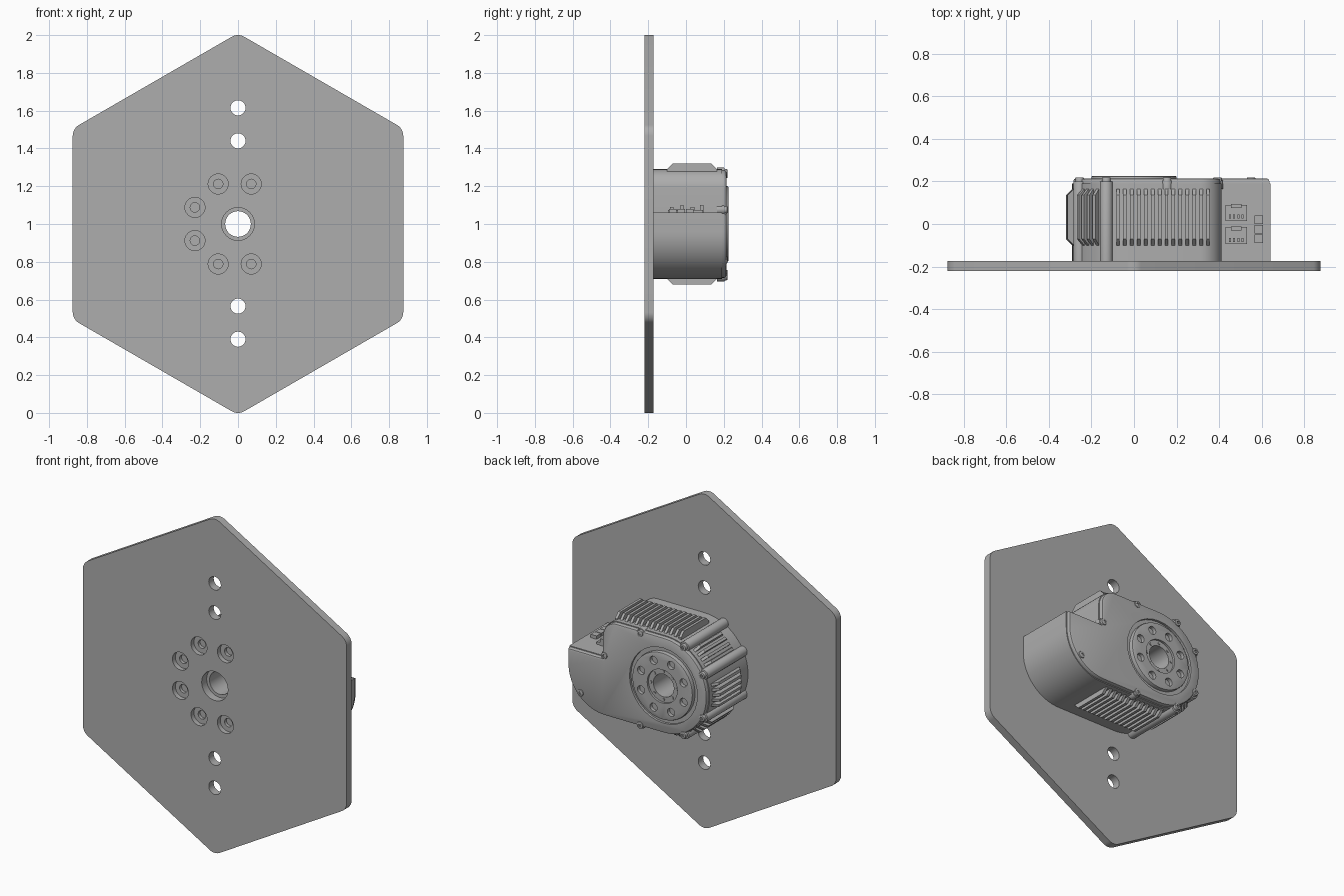
import bpy, bmesh, math
from mathutils import Matrix, Vector

if "Cube" in bpy.data.objects:
    bpy.data.objects.remove(bpy.data.objects["Cube"], do_unlink=True)

grey = bpy.data.materials.new("machined grey")
COLOUR = (0.42, 0.42, 0.42, 1)
grey.diffuse_color = COLOUR
grey.use_nodes = True
grey.node_tree.nodes["Principled BSDF"].inputs["Base Color"].default_value = COLOUR


def finish(name, bm):
    bmesh.ops.recalc_face_normals(bm, faces=bm.faces)
    mesh = bpy.data.meshes.new(name)
    bm.to_mesh(mesh)
    bm.free()
    mesh.materials.append(grey)
    ob = bpy.data.objects.new(name, mesh)
    bpy.context.collection.objects.link(ob)
    return ob


def smooth(ob):
    bpy.ops.object.select_all(action="DESELECT")
    ob.select_set(True)
    bpy.context.view_layer.objects.active = ob
    bpy.ops.object.shade_smooth_by_angle(angle=math.radians(30))


def arc(cx, cz, r, a0, a1, n):
    steps = [math.radians(a0 + (a1 - a0) * i / n) for i in range(n + 1)]
    return [(cx + r * math.cos(a), cz + r * math.sin(a)) for a in steps]


def add_prism(bm, outline, y0, y1, bevel=0):
    """Extrude an x-z outline along y, optionally bevelling its back rim."""
    front = bm.faces.new([bm.verts.new((x, y0, z)) for x, z in outline])
    out = bmesh.ops.extrude_face_region(bm, geom=[front], use_keep_orig=True)["geom"]
    verts = [v for v in out if isinstance(v, bmesh.types.BMVert)]
    bmesh.ops.translate(bm, verts=verts, vec=(0, y1 - y0, 0))
    if bevel:
        rim = [e for e in out if isinstance(e, bmesh.types.BMEdge)]
        bmesh.ops.bevel(bm, geom=rim, offset=bevel, segments=2, profile=0.5, affect="EDGES")


def add_disc(bm, x, z, r, y0, y1, n=32, bevel=0):
    add_prism(bm, arc(x, z, r, 0, 360 - 360 / n, n - 1), y0, y1, bevel)


def cut(ob, discs):
    """Drill round holes, each given as x, z, radius, y0, y1."""
    for i, d in enumerate(discs):
        bm = bmesh.new()
        add_disc(bm, *d)
        cutter = finish("cutter", bm)
        cutter.hide_render = True
        mod = ob.modifiers.new("hole", "BOOLEAN")
        mod.object, mod.operation, mod.solver = cutter, "DIFFERENCE", "EXACT"
        bpy.context.view_layer.objects.active = ob
        bpy.ops.object.modifier_apply(modifier=mod.name)
        bpy.data.objects.remove(cutter, do_unlink=True)


def ring(radius, count, start=0):
    return [(radius * math.cos(a), 1 + radius * math.sin(a))
            for a in (math.radians(start + 360 * i / count) for i in range(count))]


# Hexagonal mounting plate with rounded corners
FRONT, BACK = -0.22, -0.173
outline = []
for k in range(6):
    a = 30 + 60 * k
    c = 0.933
    outline += arc(c * math.cos(math.radians(a)), 1 + c * math.sin(math.radians(a)),
                   0.067, a - 30, a + 30, 8)
bm = bmesh.new()
add_prism(bm, outline, FRONT, BACK)
plate = finish("mounting_plate", bm)
holes = [(0, z, 0.04, -0.3, 0) for z in (0.39, 0.565, 1.44, 1.615)]
holes.append((0, 1, 0.087, -0.3, 0))
for x, dz in ((0.07, 0.212), (-0.105, 0.212), (-0.228, 0.088)):
    for z in (1 - dz, 1 + dz):
        holes += [(x, z, 0.053, -0.3, -0.192), (x, z, 0.025, -0.3, 0)]
cut(plate, holes)
smooth(plate)


# Motor housing: round on the right, connector ledge and swept corner on the left
def housing(inset):
    s = inset
    return (arc(0, 1, 0.29 - s, 90, 270, 36)
            + arc(0.39, 0.96, 0.25 - s, 270, 360, 16)
            + [(0.64 - s, 1.06 - s), (0.41 - s, 1.06 - s)]
            + arc(0.31, 1.19, 0.1 - s, 0, 90, 10))


bm = bmesh.new()
add_prism(bm, housing(0), BACK, 0.19)
body = finish("motor_housing", bm)
cut(body, [(0, 1, 0.068, -0.3, 0.3), (0.64, 0.85, 0.006, -0.05, -0.04)])
smooth(body)

bm = bmesh.new()
add_prism(bm, housing(0.005), 0.188, 0.214, 0.012)
cover = finish("rear_cover", bm)
cut(cover, [(0, 1, 0.225, 0.2, 0.3), (0, 1, 0.068, 0, 0.3)])
smooth(cover)

# Output flange with a bolt circle and a stepped bore
bm = bmesh.new()
add_disc(bm, 0, 1, 0.2, 0.195, 0.225, 48, 0.006)
flange = finish("output_flange", bm)
cut(flange, [(x, z, 0.024, 0.203, 0.3) for x, z in ring(0.152, 8, 22.5)]
    + [(0, 1, 0.1, 0.212, 0.3), (0, 1, 0.068, 0, 0.3)])
smooth(flange)
bm = bmesh.new()
for x, z in ring(0.084, 8):
    add_disc(bm, x, z, 0.008, 0.205, 0.217, 12)
smooth(finish("bore_screws", bm))

# Cooling fins with sloped ends, each turned about the y axis through (x, 1)
bm = bmesh.new()


def add_fin(x, angle, half=0.008):
    turn = Matrix.Translation((x, 0, 1)) @ Matrix.Rotation(math.radians(angle), 4, "Y")
    side = [(-0.1, 0.25), (-0.1, 0.29), (-0.07, 0.32), (0.135, 0.32), (0.165, 0.29), (0.165, 0.25)]
    loops = [[bm.verts.new(turn @ Vector((w, y, r))) for y, r in side] for w in (-half, half)]
    bm.faces.new(loops[0])
    bm.faces.new(loops[1][::-1])
    for i in range(len(side)):
        j = (i + 1) % len(side)
        bm.faces.new((loops[0][i], loops[0][j], loops[1][j], loops[1][i]))


for i in range(14):
    add_fin(-0.075 + 0.0325 * i, 0)
for i in range(13):
    add_fin(-0.06 + 0.0325 * i, 180)
for start, stop in ((-55, -36), (-78, -102), (-125, -144)):
    count = 4 if stop != -102 else 5
    for i in range(count):
        add_fin(0, start + (stop - start) * i / (count - 1))
finish("cooling_fins", bm)

# Screw bosses around the housing and the screws in them
full = [(-0.13, 1.262), (-0.255, 1.128), (-0.255, 0.872), (-0.13, 0.738)]
short = [(0.155, 1.272), (0.155, 0.722), (0.55, 0.81), (0.392, 1.075)]
bm = bmesh.new()
for x, z in full:
    add_disc(bm, x, z, 0.03, BACK, 0.2, 20, 0.005)
for x, z in short:
    add_disc(bm, x, z, 0.026, 0.165, 0.205, 20, 0.004)
smooth(finish("screw_bosses", bm))
bm = bmesh.new()
for x, z in full + short:
    add_disc(bm, x, z, 0.02, 0.19, 0.219, 16, 0.004)
screws = finish("cover_screws", bm)
cut(screws, [(x, z, 0.009, 0.21, 0.3, 6) for x, z in full + short])
smooth(screws)

# Connector sockets on the ledge
def box(bm, x0, x1, y0, y1, z0, z1):
    add_prism(bm, [(x0, z0), (x1, z0), (x1, z1), (x0, z1)], y0, y1)


bm = bmesh.new()
for y0, y1 in ((0.015, 0.09), (-0.095, -0.015)):
    box(bm, 0.43, 0.53, y0, y1, 1.04, 1.075)
    for i in range(4):
        x = 0.445 + 0.02 * i
        box(bm, x, x + 0.01, y0 + 0.01, y0 + 0.03, 1.07, 1.09)
    box(bm, 0.455, 0.505, y1 - 0.015, y1 + 0.003, 1.05, 1.1)
for i in range(3):
    y = -0.09 + 0.045 * i
    box(bm, 0.565, 0.605, y, y + 0.04, 1.04, 1.08)
finish("connector_sockets", bm)
